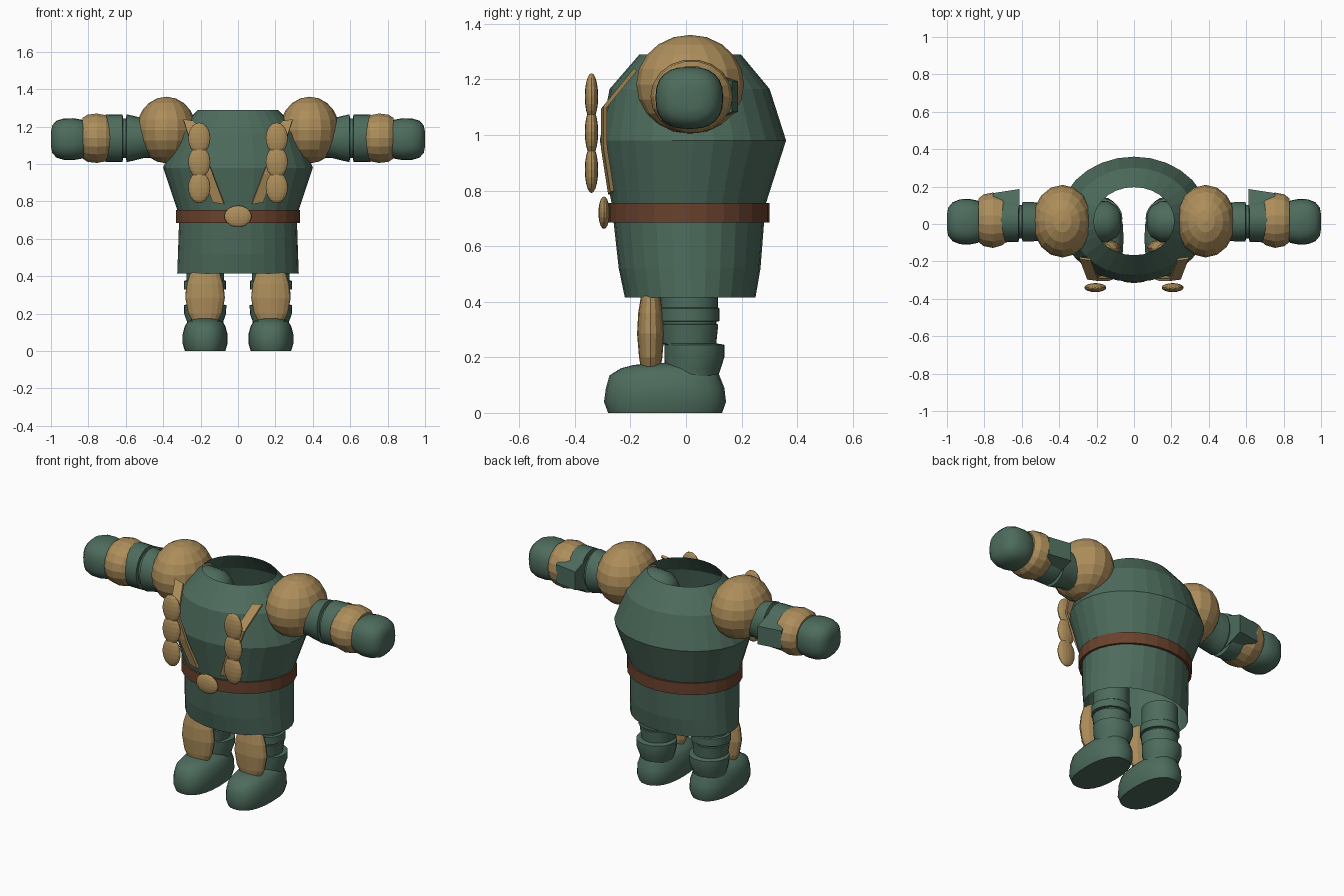
import bpy, bmesh, math
from mathutils import Vector


def material(name, rgb):
    m = bpy.data.materials.new(name)
    m.diffuse_color = (*rgb, 1)
    return m


GREEN = material("muted green", (0.075, 0.15, 0.11))
GOLD = material("ochre", (0.42, 0.27, 0.105))
BROWN = material("leather brown", (0.14, 0.054, 0.026))


def finish(bm, name, mat, mirror=False, smooth=None, thick=0):
    bmesh.ops.recalc_face_normals(bm, faces=bm.faces)
    me = bpy.data.meshes.new(name)
    bm.to_mesh(me)
    bm.free()
    me.materials.append(mat)
    ob = bpy.data.objects.new(name, me)
    bpy.context.collection.objects.link(ob)
    if thick:
        ob.modifiers.new("thickness", 'SOLIDIFY').thickness = thick
    if mirror:
        ob.modifiers.new("mirror", 'MIRROR').use_axis[0] = True
    if smooth:
        bpy.ops.object.select_all(action='DESELECT')
        ob.select_set(True)
        bpy.context.view_layer.objects.active = ob
        bpy.ops.object.shade_smooth_by_angle(angle=math.radians(smooth))
    return ob


def loft(name, mat, rings, axis='z', n=24, power=2, caps=True, **kw):
    """Skin elliptical rings (position, centre a, centre b, radius a, radius b).
    For axis z, a/b are x/y; for axis x, a/b are y/z."""
    bm = bmesh.new()
    rows = []
    for p, ca, cb, ra, rb in rings:
        row = []
        for i in range(n):
            t = 2 * math.pi * i / n
            c, s = math.cos(t), math.sin(t)
            a = ca + ra * math.copysign(abs(c) ** (2 / power), c)
            b = cb + rb * math.copysign(abs(s) ** (2 / power), s)
            row.append(bm.verts.new((a, b, p) if axis == 'z' else (p, a, b)))
        rows.append(row)
    for r0, r1 in zip(rows, rows[1:]):
        for i in range(n):
            j = (i + 1) % n
            bm.faces.new((r0[i], r0[j], r1[j], r1[i]))
    if caps:
        bm.faces.new(rows[0])
        bm.faces.new(rows[-1])
    return finish(bm, name, mat, **kw)


def ball(name, mat, centre, radii, u=16, v=10, **kw):
    bm = bmesh.new()
    bmesh.ops.create_uvsphere(bm, u_segments=u, v_segments=v, radius=1)
    bmesh.ops.scale(bm, vec=Vector(radii), verts=bm.verts)
    bmesh.ops.translate(bm, vec=Vector(centre), verts=bm.verts)
    return finish(bm, name, mat, **kw)


# Open tunic shell, skirt hem to neck hole
loft("tunic", GREEN, [
    (0.415, 0, 0.015, 0.325, 0.235), (0.52, 0, 0.013, 0.321, 0.255),
    (0.70, 0, 0.010, 0.315, 0.272), (0.755, 0, 0.010, 0.325, 0.278),
    (0.98, 0, 0.025, 0.40, 0.335), (1.165, 0, 0.013, 0.335, 0.288),
    (1.29, 0, 0.015, 0.215, 0.182)], n=28, caps=False)

# Belt band and oval buckle
loft("belt", BROWN, [
    (0.685, 0, 0.010, 0.318, 0.275), (0.685, 0, 0.010, 0.332, 0.290),
    (0.755, 0, 0.010, 0.332, 0.290), (0.755, 0, 0.010, 0.318, 0.275)],
    n=28, caps=False)
ball("buckle", GOLD, (0, -0.295, 0.72), (0.073, 0.02, 0.058))

# Slanted chest straps
bm = bmesh.new()
rows = []
for x, y, z in [(0.262, -0.195, 1.235), (0.22, -0.305, 1.10),
                (0.165, -0.305, 0.95), (0.105, -0.28, 0.79)]:
    rows.append([bm.verts.new((x - 0.03, y, z - 0.005)),
                 bm.verts.new((x + 0.03, y + 0.008, z + 0.005))])
for a, b in zip(rows, rows[1:]):
    bm.faces.new((a[0], a[1], b[1], b[0]))
finish(bm, "chest_strap", GOLD, mirror=True, thick=0.014)

# Three flat pouches hanging on each strap
for i, z in enumerate((1.138, 1.01, 0.875)):
    ball("pouch_%d" % (i + 1), GOLD, (0.207, -0.34, z),
         (0.059, 0.024, 0.084), mirror=True)

# Shoulder balls
ball("shoulder", GOLD, (0.383, 0.015, 1.182), (0.16, 0.194, 0.178), mirror=True)

# Upper arm with rounded inner end, elbow roll and sleeve
Z = 1.138
loft("arm", GREEN, [
    (0.07, 0.012, Z, 0.04, 0.04), (0.09, 0.012, Z, 0.08, 0.08),
    (0.14, 0.012, Z, 0.11, 0.11), (0.25, 0.012, Z, 0.115, 0.115),
    (0.50, 0.012, Z, 0.10, 0.105), (0.54, 0.012, Z, 0.105, 0.115),
    (0.595, 0.012, Z, 0.105, 0.128), (0.60, 0.012, Z, 0.09, 0.105),
    (0.615, 0.012, Z, 0.09, 0.105), (0.617, 0.02, Z, 0.115, 0.128),
    (0.69, 0.022, Z, 0.12, 0.128), (0.75, 0.02, Z, 0.11, 0.12)],
    axis='x', mirror=True, smooth=35)

# Raised plate on the back of the sleeve
bm = bmesh.new()
bmesh.ops.create_cube(bm, size=1)
for v in bm.verts:
    outer, back, up = v.co.x > 0, v.co.y > 0, v.co.z
    v.co = (0.755 if outer else 0.612,
            (0.165 if outer else 0.187) if back else 0.06,
            Z + up * (0.11 if back else 0.2))
finish(bm, "sleeve_plate", GREEN, mirror=True)

# Padded wrist cuff
loft("wrist_cuff", GOLD, [
    (0.685, 0.02, Z, 0.118, 0.112), (0.705, 0.02, Z, 0.134, 0.125),
    (0.755, 0.02, Z, 0.148, 0.134), (0.805, 0.02, Z, 0.138, 0.128),
    (0.832, 0.02, Z, 0.115, 0.11)], axis='x', n=18, mirror=True)

# Closed mitten hands
loft("hand", GREEN, [
    (0.81, 0.012, 1.133, 0.095, 0.09), (0.835, 0.012, 1.133, 0.113, 0.104),
    (0.88, 0.012, 1.133, 0.122, 0.112), (0.93, 0.012, 1.133, 0.12, 0.111),
    (0.97, 0.012, 1.133, 0.104, 0.099), (0.993, 0.012, 1.133, 0.076, 0.074),
    (1.0, 0.012, 1.133, 0.04, 0.04)],
    axis='x', power=2.5, mirror=True, smooth=60)

# Trouser legs with folds and a wide boot cuff
X = 0.176
loft("leg", GREEN, [
    (0.13, X, 0.02, 0.095, 0.095), (0.16, X, 0.025, 0.098, 0.10),
    (0.20, X, 0.03, 0.112, 0.108), (0.245, X, 0.03, 0.114, 0.108),
    (0.25, X, 0.012, 0.095, 0.097), (0.318, X, 0.012, 0.105, 0.104),
    (0.32, X, 0.012, 0.096, 0.097), (0.328, X, 0.012, 0.096, 0.097),
    (0.33, X, 0.012, 0.112, 0.108), (0.375, X, 0.012, 0.112, 0.108),
    (0.38, X, 0.012, 0.10, 0.104), (0.50, X, 0.012, 0.10, 0.104)],
    mirror=True, smooth=35)

# Chunky boots with a rounded toe
boot = [(0, -0.28, 0.13, 0.108), (0.04, -0.295, 0.144, 0.12),
        (0.09, -0.288, 0.138, 0.12), (0.135, -0.275, 0.12, 0.108),
        (0.16, -0.235, 0.112, 0.09), (0.172, -0.19, 0.108, 0.065),
        (0.18, -0.12, 0.10, 0.035)]
loft("boot", GREEN, [(z, X, (f + b) / 2, r, (b - f) / 2) for z, f, b, r in boot],
     power=2.4, mirror=True, smooth=50)

# Barrel-shaped shin guards
shin = [(0.145, 0.04, 0.03), (0.165, 0.07, 0.036), (0.20, 0.09, 0.042),
        (0.285, 0.106, 0.049), (0.36, 0.097, 0.045), (0.415, 0.08, 0.036),
        (0.44, 0.05, 0.025)]
loft("shin_guard", GOLD, [(z, X, -0.127, rx, ry) for z, rx, ry in shin],
     n=16, mirror=True)
